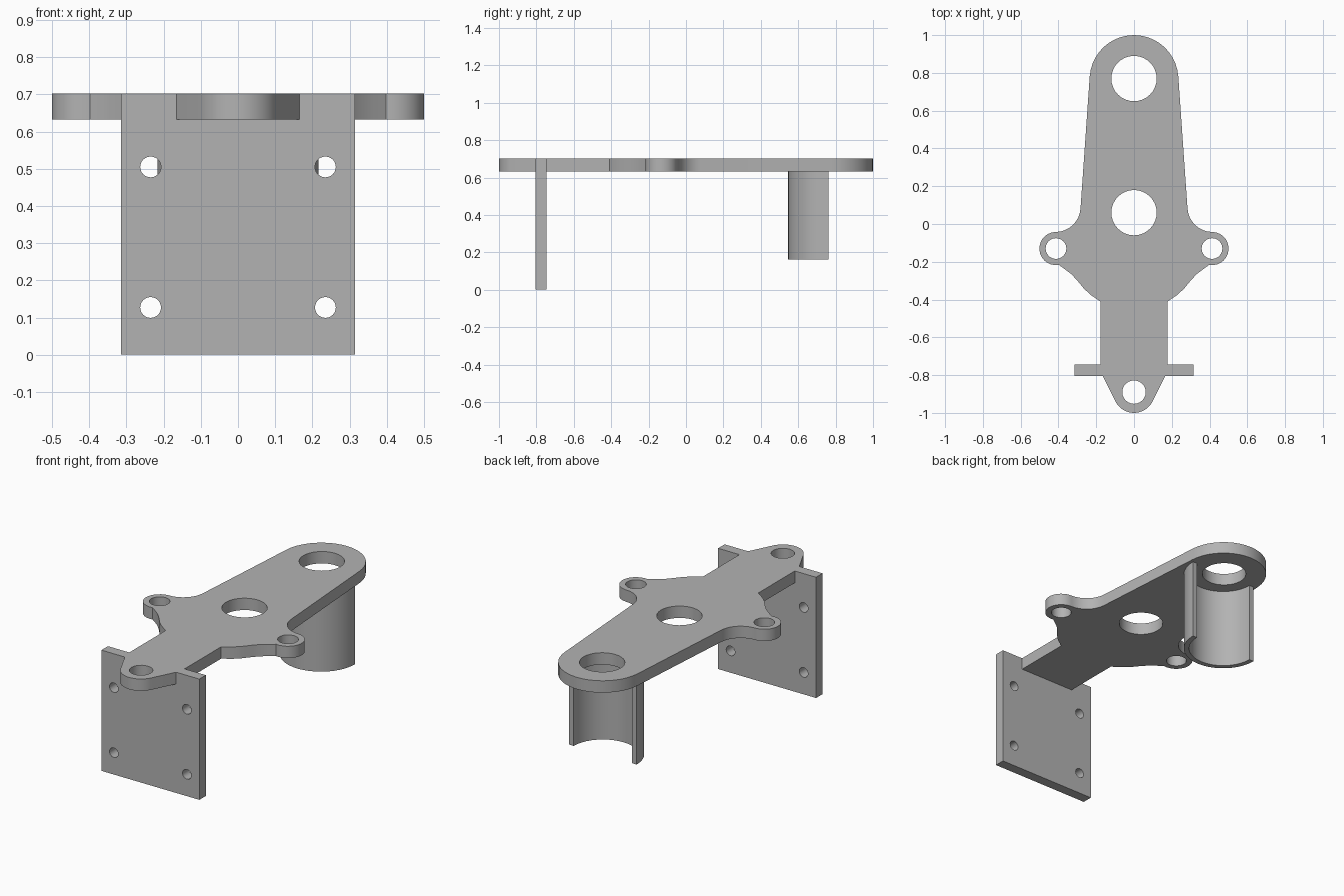
import bpy, bmesh, math

cube = bpy.data.objects.get("Cube")
if cube:
    bpy.data.objects.remove(cube, do_unlink=True)

# One plain grey for the whole bracket
grey = bpy.data.materials.new("bracket grey")
grey.use_nodes = True
colour = (0.45, 0.45, 0.45, 1)
grey.diffuse_color = colour
grey.node_tree.nodes["Principled BSDF"].inputs["Base Color"].default_value = colour


def arc(cx, cy, r, start, end, n):
    """Points along an arc, angles in degrees."""
    steps = [math.radians(start + (end - start) * i / n) for i in range(n + 1)]
    return [(cx + r * math.cos(a), cy + r * math.sin(a)) for a in steps]


def circle(cx, cy, r, n=32):
    return arc(cx, cy, r, 0, 360, n)[:-1]


def mirrored(half):
    """Close a right-hand outline with its mirror image."""
    return half + [(-x, y) for x, y in reversed(half) if x > 1e-5]


def extruded(name, outline, holes, low, high, upright=False):
    """Solid from a flat outline with holes; upright stands it in the xz plane."""
    curve = bpy.data.curves.new(name + "_profile", "CURVE")
    curve.dimensions = "2D"
    curve.fill_mode = "BOTH"
    curve.extrude = (high - low) / 2
    for loop in [outline] + holes:
        spline = curve.splines.new("POLY")
        spline.points.add(len(loop) - 1)
        for point, (x, y) in zip(spline.points, loop):
            point.co = (x, y, 0, 1)
        spline.use_cyclic_u = True
    temp = bpy.data.objects.new(name + "_profile", curve)
    bpy.context.collection.objects.link(temp)
    graph = bpy.context.evaluated_depsgraph_get()
    mesh = bpy.data.meshes.new_from_object(temp.evaluated_get(graph))
    bpy.data.objects.remove(temp, do_unlink=True)
    bpy.data.curves.remove(curve)

    middle = (low + high) / 2
    bm = bmesh.new()
    bm.from_mesh(mesh)
    bmesh.ops.remove_doubles(bm, verts=bm.verts, dist=1e-5)
    for v in bm.verts:
        x, y, z = v.co
        v.co = (x, middle - z, y) if upright else (x, y, z + middle)
    bmesh.ops.recalc_face_normals(bm, faces=bm.faces)
    bm.to_mesh(mesh)
    bm.free()
    mesh.name = name
    mesh.materials.clear()
    mesh.materials.append(grey)

    obj = bpy.data.objects.new(name, mesh)
    bpy.context.collection.objects.link(obj)
    bpy.ops.object.select_all(action="DESELECT")
    obj.select_set(True)
    bpy.context.view_layer.objects.active = obj
    bpy.ops.object.shade_smooth_by_angle(angle=math.radians(30))
    return obj


BOTTOM, TOP = 0.633, 0.702
FLANGE_FRONT, FLANGE_BACK = -0.805, -0.745

# Long arm: rounded end, tapering sides, two ears and a straight neck
arm_half = (
    arc(0, 0.765, 0.235, 90, 4, 10)
    + arc(0.415, 0.09, 0.132, 184, 268, 8)
    + arc(0.413, -0.13, 0.088, 88, -100, 14)
    + [(0.365, -0.24), (0.33, -0.267), (0.297, -0.303), (0.265, -0.342),
       (0.23, -0.375), (0.178, -0.41), (0.178, FLANGE_BACK)]
)
arm_holes = [circle(0, 0.77, 0.12), circle(0, 0.06, 0.12)]
arm_holes += [circle(side * 0.413, -0.13, 0.055, 24) for side in (-1, 1)]
extruded("arm_plate", mirrored(arm_half), arm_holes, BOTTOM, TOP)

# Front tongue with its bolt hole
tongue_half = [(0.165, FLANGE_FRONT)] + arc(0, -0.89, 0.11, -28, -90, 8)
extruded("front_tongue", mirrored(tongue_half), [circle(0, -0.89, 0.062, 24)],
         BOTTOM, TOP)

# Upright mounting flange with four bolt holes
flange = mirrored([(0.315, 0), (0.315, TOP)])
bolts = [circle(side * 0.235, z, 0.028, 24) for side in (-1, 1) for z in (0.127, 0.505)]
extruded("mounting_flange", flange, bolts, FLANGE_FRONT, FLANGE_BACK, upright=True)

# Half-round sleeve under the far end, open to the back
sleeve = arc(0, 0.763, 0.217, 180, 360, 20) + arc(0, 0.763, 0.188, 360, 180, 20)
extruded("half_sleeve", sleeve, [], 0.163, BOTTOM)
